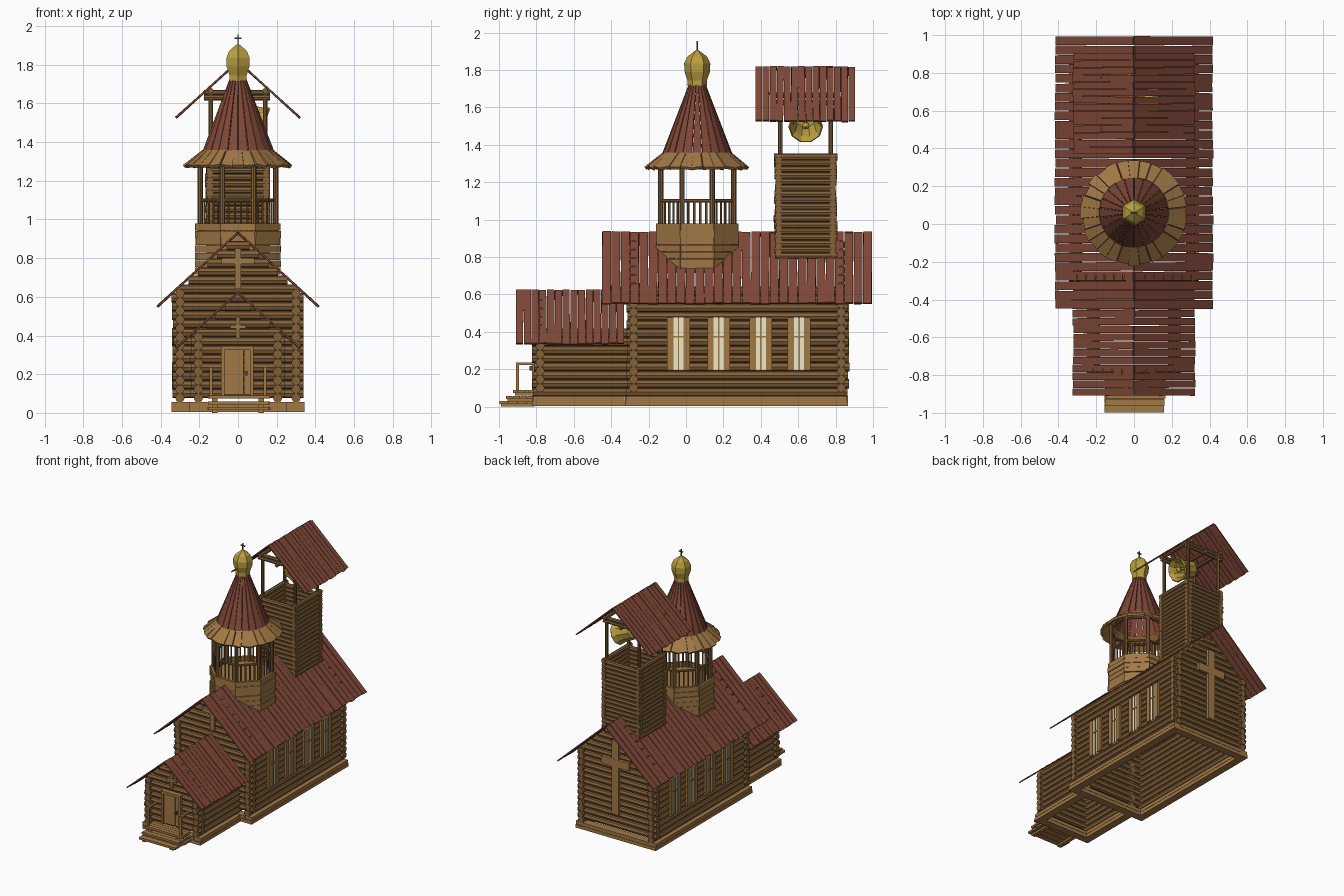
import bpy, bmesh, math, random
from mathutils import Matrix, Vector

if "Cube" in bpy.data.objects:
    bpy.data.objects.remove(bpy.data.objects["Cube"])

random.seed(4)
R = random.uniform


def mat(name, c):
    m = bpy.data.materials.new(name)
    m.diffuse_color = (*c, 1)
    m.use_nodes = True
    m.node_tree.nodes["Principled BSDF"].inputs["Base Color"].default_value = m.diffuse_color
    return m


LOG = mat("log_wood", (0.23, 0.12, 0.042))
TAN = mat("plank_wood", (0.36, 0.19, 0.06))
RED = mat("roof_red", (0.22, 0.065, 0.04))
GOLD = mat("gold", (0.5, 0.35, 0.05))
GLASS = mat("pane", (0.85, 0.82, 0.58))
DARK = mat("iron", (0.08, 0.06, 0.04))


class Part:
    """Collects primitives into one named object."""
    def __init__(self, name, m):
        self.name, self.m, self.bm = name, m, bmesh.new()

    def box(self, c, s, rot=None):
        M = Matrix.Translation(c) @ (rot or Matrix()) @ Matrix.Diagonal((*s, 1))
        bmesh.ops.create_cube(self.bm, size=1, matrix=M)

    def log(self, a, b, r, n=8):
        a, b = Vector(a), Vector(b)
        q = (b - a).to_track_quat('Z', 'Y').to_matrix().to_4x4()
        bmesh.ops.create_cone(self.bm, cap_ends=True, segments=n, radius1=r, radius2=r,
                              depth=(b - a).length, matrix=Matrix.Translation((a + b) / 2) @ q)

    def slab(self, pts, t):
        p = [Vector(v) for v in pts]
        n = (p[1] - p[0]).cross(p[3] - p[0]).normalized() * t
        v = [self.bm.verts.new(x) for x in p + [x + n for x in p]]
        for f in ((3, 2, 1, 0), (4, 5, 6, 7), (0, 1, 5, 4), (1, 2, 6, 5), (2, 3, 7, 6), (3, 0, 4, 7)):
            self.bm.faces.new([v[i] for i in f])

    def lathe(self, prof, n, M=Matrix()):
        rings = [[self.bm.verts.new(M @ Vector((r * math.cos(2 * math.pi * i / n),
                  r * math.sin(2 * math.pi * i / n), z))) for i in range(n)] for r, z in prof]
        for a, b in zip(rings, rings[1:]):
            for i in range(n):
                j = (i + 1) % n
                self.bm.faces.new((a[i], a[j], b[j], b[i]))

    def done(self):
        bmesh.ops.remove_doubles(self.bm, verts=self.bm.verts, dist=1e-6)
        bmesh.ops.recalc_face_normals(self.bm, faces=self.bm.faces)
        me = bpy.data.meshes.new(self.name)
        self.bm.to_mesh(me)
        self.bm.free()
        me.materials.append(self.m)
        bpy.context.collection.objects.link(bpy.data.objects.new(self.name, me))


def plank_roof(name, y0, y1, ridge, eave, half, n):
    p = Part(name, RED)
    ang, L = math.atan2(ridge - eave, half), math.hypot(half, ridge - eave)
    w = (y1 - y0) / n
    for s in (-1, 1):
        for i in range(n):
            rot = Matrix.Rotation(s * ang + R(-.006, .006), 4, 'Y') @ Matrix.Rotation(R(-.01, .01), 4, 'Z')
            p.box((s * half / 2, y0 + w * (i + .5), (ridge + eave) / 2 - .004 + R(-.002, .002)),
                  (L + R(-.01, .006), w * .93, .009), rot)
    p.done()


def log_walls(name, hx, y0, y1, z0, z1, pitch, over, roof=None, ends=(0, 1)):
    """Crossed log walls; roof=(ridge, slope) adds stepped gables."""
    p = Part(name, LOG)
    r, z = pitch * .54, z0 + pitch / 2
    while z < z1:
        for s in (-1, 1):
            p.log((s * hx, y0 - over + R(-.006, .006), z), (s * hx, y1 + over + R(-.006, .006), z), r)
        z += pitch
    z = z0 + pitch
    top = roof[0] - .03 if roof else z1
    while z < top:
        h = hx + over
        if roof:
            h = min(h, (roof[0] - z) / roof[1])
        for e in ends:
            y = (y0, y1)[e]
            p.log((-h + R(-.005, .005) * (z < z1), y, z), (h, y, z), r)
        z += pitch
    p.done()


def cross(name, y, zc, z0, z1, w, t):
    p = Part(name, TAN)
    p.box((0, y, (z0 + z1) / 2), (t, .02, z1 - z0))
    p.box((0, y, zc), (w, .022, t))
    p.done()


# nave and porch log walls, roofs
log_walls("nave_walls", .30, -.28, .83, .055, .625, .045, .038, (.92, .916))
log_walls("porch_walls", .205, -.78, -.30, .055, .42, .045, .038, (.61, .9), (0,))
plank_roof("nave_roof", -.45, .995, .935, .555, .415, 29)
plank_roof("porch_roof", -.91, -.33, .625, .34, .32, 14)

# foundation beams, open underneath
p = Part("foundation", TAN)
for hx, y0, y1 in ((.345, -.325, .865), (.25, -.82, -.325)):
    for k in range(2):
        z = .017 + k * .027
        for s in (-1, 1):
            p.box((s * (hx - .03), (y0 + y1) / 2, z), (.06, y1 - y0 - k * .01, .025))
        for y in (y0 + .03, y1 - .03)[:2 if hx > .3 else 1]:
            p.box((0, y, z), (2 * hx - .12, .06, .025))
p.done()

# entrance steps and handrails
p = Part("steps", TAN)
for y0, z in ((-1, .03), (-.965, .058), (-.925, .09)):
    n = 4
    w = (-.81 - y0) / n
    for i in range(n):
        p.box((.005 + R(-.005, .005), y0 + w * (i + .5), z - .008), (.315, w * .93, .016))
    for s in (-1, 1):
        p.box((s * .12, (y0 - .8) / 2, z - .019), (.03, -.82 - y0, .022))
p.done()
p = Part("handrails", TAN)
for s in (-1, 1):
    p.box((s * .14, -.90, .16), (.016, .016, .15))
    p.box((s * .14, -.855, .23), (.018, .11, .013))
p.done()

# door
p = Part("door", TAN)
for i in range(4):
    p.box((-.053 + .033 * i, -.806, .21), (.0325, .016, .23))
for x in (-.078, .071):
    p.box((x, -.81, .215), (.018, .026, .25))
p.box((-.003, -.81, .335), (.165, .026, .02))
p.done()
p = Part("door_handle", DARK)
p.box((.045, -.825, .205), (.01, .022, .022))
p.done()

cross("porch_cross", -.81, .445, .385, .495, .085, .02)
cross("front_gable_cross", -.31, .785, .64, .85, .17, .032)
cross("rear_cross", .862, .60, .20, .77, .24, .06)

# windows on both sides
f, g = Part("window_frames", TAN), Part("window_panes", GLASS)
for s in (-1, 1):
    for y in (-.04, .175, .40, .605):
        for d in (-1, 1):
            f.box((s * .328, y + d * .044, .335), (.018, .034, .285))
        g.box((s * .322, y, .335), (.014, .056, .285))
        f.box((s * .33, y, .335), (.01, .007, .285))
        f.box((s * .33, y, .375), (.01, .056, .008))
f.done()
g.done()

# octagonal tower: plank drum, deck, posts, railing
CY = .06


def octo(r, i, z):
    a = math.radians(22.5 + 45 * i)
    k = r / math.cos(math.pi / 8)
    return Vector((k * math.cos(a), CY + k * math.sin(a), z))


p = Part("tower_drum", TAN)
for k in range(7):
    for i in range(8):
        z0, d = .715 + k * .038, R(-.004, .004)
        a, b = octo(.218 + d, i, z0), octo(.218 + d, i + 1, z0)
        u = Vector((0, 0, .036))
        p.slab((b, a, a + u, b + u), .018)
p.lathe(((0, .93), (.215, .93), (.215, .945), (0, .945)), 8,
        Matrix.Translation((0, CY, 0)) @ Matrix.Rotation(math.pi / 8, 4, 'Z'))
p.done()
p = Part("tower_posts_and_rails", LOG)
for i in range(8):
    p.log(octo(.195, i, .94), octo(.195, i, 1.30), .014)
    for z in (1.10, 1.29):
        p.log(octo(.195, i, z), octo(.195, i + 1, z), .009)
    for j in range(1, 5):
        a = octo(.195, i, .94).lerp(octo(.195, i + 1, .94), j / 5)
        p.log(a, a + Vector((0, 0, .16)), .006, 6)
p.done()


# tower skirt and cone planks
def ring(name, m, n, r0, z0, r1, z1, t, gap, j):
    p = Part(name, m)
    for i in range(n):
        a, h = 2 * math.pi * i / n, math.pi / n * gap
        d, e = R(-j, j), R(-j, j)
        P = lambda r, q, z: (r * math.cos(q), CY + r * math.sin(q), z)
        p.slab((P(r0 + d, a - h, z0 + e), P(r0 + d, a + h, z0 - e), P(r1, a + h, z1), P(r1, a - h, z1)), t)
    p.done()


ring("tower_skirt", TAN, 28, .270, 1.268, .175, 1.345, .017, 1.0, .007)
ring("tower_cone", RED, 22, .18, 1.345, .035, 1.725, .009, .96, .003)

# onion dome with its cross
p = Part("onion_dome", GOLD)
p.lathe(((0, 1.70), (.052, 1.715), (.052, 1.745), (.068, 1.79), (.07, 1.835), (.052, 1.872), (.018, 1.898), (0, 1.91)),
        6, Matrix.Translation((0, CY, 0)) @ Matrix.Rotation(math.pi / 6, 4, 'Z'))
p.done()
p = Part("dome_cross", DARK)
p.box((0, CY, 1.925), (.007, .007, .06))
p.box((0, CY, 1.937), (.036, .007, .007))
p.done()

# belfry: open log shaft, posts, beams, roof
log_walls("belfry_walls", .145, .495, .785, .79, 1.335, .033, .02)
p = Part("belfry_frame", LOG)
for s in (-1, 1):
    for y in (.505, .775):
        p.log((s * .14, y, 1.30), (s * .14, y, 1.67), .012)
    p.log((s * .14, .47, 1.665), (s * .14, .81, 1.665), .014)
    for z in (1.63, 1.655):
        p.log((-.175, .64 + s * .135, z), (.165, .64 + s * .135, z), .014)
p.log((0, .47, 1.625), (0, .81, 1.625), .014)
p.done()
plank_roof("belfry_roof", .37, .905, 1.82, 1.53, .32, 14)

# swung bell, mouth towards +x, with clapper
axis = Vector((.93, 0, -.36)).normalized()
M = Matrix.Translation((-.02, .64, 1.555)) @ axis.to_track_quat('Z', 'Y').to_matrix().to_4x4()
p = Part("bell", GOLD)
p.lathe(((0, 0), (.045, .003), (.066, .025), (.072, .09), (.08, .13), (.093, .16), (.086, .168), (.07, .13),
         (.062, .09), (.055, .03), (0, .015)), 10, M)
p.log(M @ Vector((0, 0, .02)), M @ Vector((0, 0, .14)), .006)
p.lathe(((0, .125), (.018, .135), (.02, .15), (0, .165)), 8, M)
p.log((-.02, .64, 1.56), (0, .64, 1.62), .01)
p.done()
